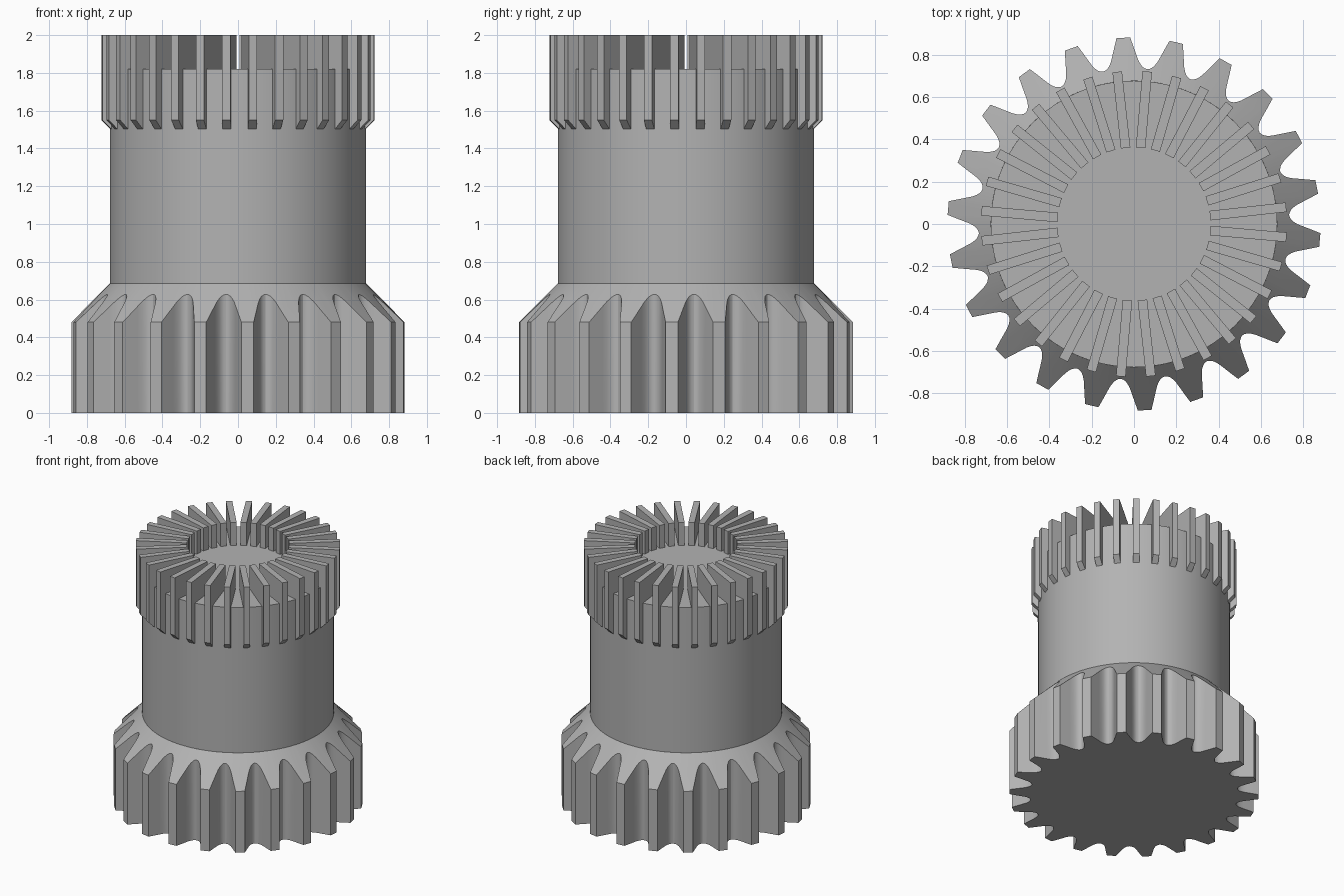
import bpy
import bmesh
from math import radians, cos, sin, tau

cube = bpy.data.objects.get("Cube")
if cube:
    bpy.data.objects.remove(cube, do_unlink=True)

TEETH, BLADES = 22, 32
CORE_R, TIP_R = 0.678, 0.883
SHOULDER = 0.48

grey = bpy.data.materials.new("plain_grey")
grey.use_nodes = True
colour = (0.45, 0.45, 0.45, 1)
grey.diffuse_color = colour
grey.node_tree.nodes["Principled BSDF"].inputs["Base Color"].default_value = colour


def finish(bm, name, smooth):
    bmesh.ops.recalc_face_normals(bm, faces=bm.faces[:])
    mesh = bpy.data.meshes.new(name)
    bm.to_mesh(mesh)
    bm.free()
    mesh.materials.append(grey)
    obj = bpy.data.objects.new(name, mesh)
    bpy.context.collection.objects.link(obj)
    if smooth:
        bpy.ops.object.select_all(action="DESELECT")
        obj.select_set(True)
        bpy.context.view_layer.objects.active = obj
        bpy.ops.object.shade_smooth_by_angle(angle=radians(25))
    return obj


def polar(r, a, z):
    return (r * cos(a), r * sin(a), z)


# Toothed base: half a tooth as (degrees from its middle, radius), mirrored and repeated
half = [(2.1, TIP_R), (3.1, 0.84), (4.1, 0.8), (4.8, 0.775), (5.6, 0.757),
        (6.4, 0.745), (7.3, 0.738)]
valley = (180 / TEETH, 0.735)
tooth = [(-d, r) for d, r in reversed(half)] + half + [valley]
outline = [(radians(-4.9 + d) + tau * i / TEETH, r)
           for i in range(TEETH) for d, r in tooth]

bm = bmesh.new()
bottom = [bm.verts.new(polar(r, a, 0)) for a, r in outline]
# The upper edge follows a 45 degree cone
upper = [bm.verts.new(polar(r, a, SHOULDER + TIP_R - r)) for a, r in outline]
neck = [bm.verts.new(polar(CORE_R, a, SHOULDER + TIP_R - CORE_R)) for a, r in outline]
for low, high in ((bottom, upper), (upper, neck)):
    for i in range(len(low)):
        j = (i + 1) % len(low)
        bm.faces.new((low[i], low[j], high[j], high[i]))
bm.faces.new(bottom)
bm.faces.new(neck)
finish(bm, "toothed_base", True)

# Round body
bpy.ops.mesh.primitive_cylinder_add(vertices=96, radius=CORE_R, depth=1.22,
                                    location=(0, 0, 1.21))
body = bpy.context.object
body.name = "round_body"
body.data.materials.append(grey)
bpy.ops.object.shade_smooth_by_angle(angle=radians(25))

# Crown of radial blades, each with a chamfered foot
profile = [(0.362, 1.8), (0.362, 2), (0.724, 2), (0.724, 1.55), (0.66, 1.486)]
bm = bmesh.new()
for k in range(BLADES):
    a = radians(6.3) + tau * k / BLADES
    sides = []
    for w in (-0.0225, 0.0225):
        sides.append([bm.verts.new((r * cos(a) - w * sin(a), r * sin(a) + w * cos(a), z))
                      for r, z in profile])
    left, right = sides
    bm.faces.new(left)
    bm.faces.new(right)
    for i in range(len(profile)):
        j = (i + 1) % len(profile)
        bm.faces.new((left[i], left[j], right[j], right[i]))
finish(bm, "crown_blades", False)
